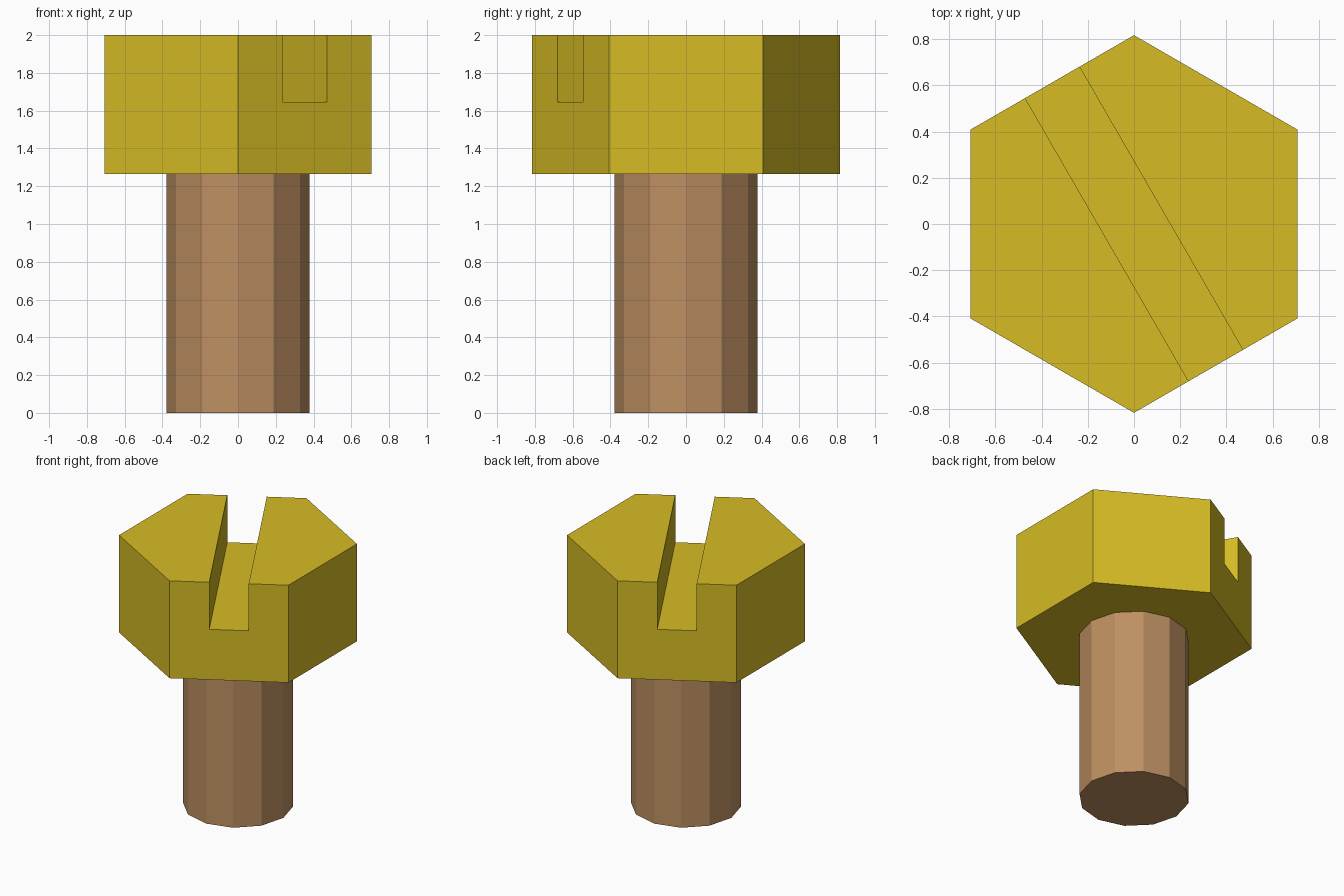
import bpy
import math

if "Cube" in bpy.data.objects:
    bpy.data.objects.remove(bpy.data.objects["Cube"])


def material(name, rgb):
    mat = bpy.data.materials.new(name)
    mat.diffuse_color = (*rgb, 1.0)
    mat.use_nodes = True
    mat.node_tree.nodes["Principled BSDF"].inputs["Base Color"].default_value = mat.diffuse_color
    return mat


def prism(name, sides, radius, z0, z1, turn, mat):
    bpy.ops.mesh.primitive_cylinder_add(
        vertices=sides, radius=radius, depth=z1 - z0,
        location=(0, 0, (z0 + z1) / 2), rotation=(0, 0, turn))
    obj = bpy.context.object
    obj.name = name
    obj.data.materials.append(mat)
    return obj


yellow = material("yellow", (0.67, 0.50, 0.018))
brown = material("brown", (0.51, 0.275, 0.12))

HEAD_BOTTOM, HEAD_TOP, SLOT_FLOOR = 1.265, 2.0, 1.645

# Round twelve-sided shank
prism("shank", 12, 0.378, 0.0, HEAD_BOTTOM, 0.0, brown)

# Hexagonal head with corners at front and back
head = prism("hex_head", 6, 0.8165, HEAD_BOTTOM, HEAD_TOP, 0.0, yellow)

# Driver slot, cut straight across two opposite flats
bpy.ops.mesh.primitive_cube_add(size=1, location=(0, 0, SLOT_FLOOR + 0.5),
                                rotation=(0, 0, math.radians(-60)))
cutter = bpy.context.object
cutter.name = "slot_cutter"
cutter.scale = (3.0, 0.271, 1.0)
cutter.hide_render = True
cutter.data.materials.append(yellow)

cut = head.modifiers.new("slot", 'BOOLEAN')
cut.operation = 'DIFFERENCE'
cut.solver = 'EXACT'
cut.object = cutter
bpy.context.view_layer.objects.active = head
bpy.ops.object.modifier_apply(modifier=cut.name)
bpy.data.objects.remove(cutter)
